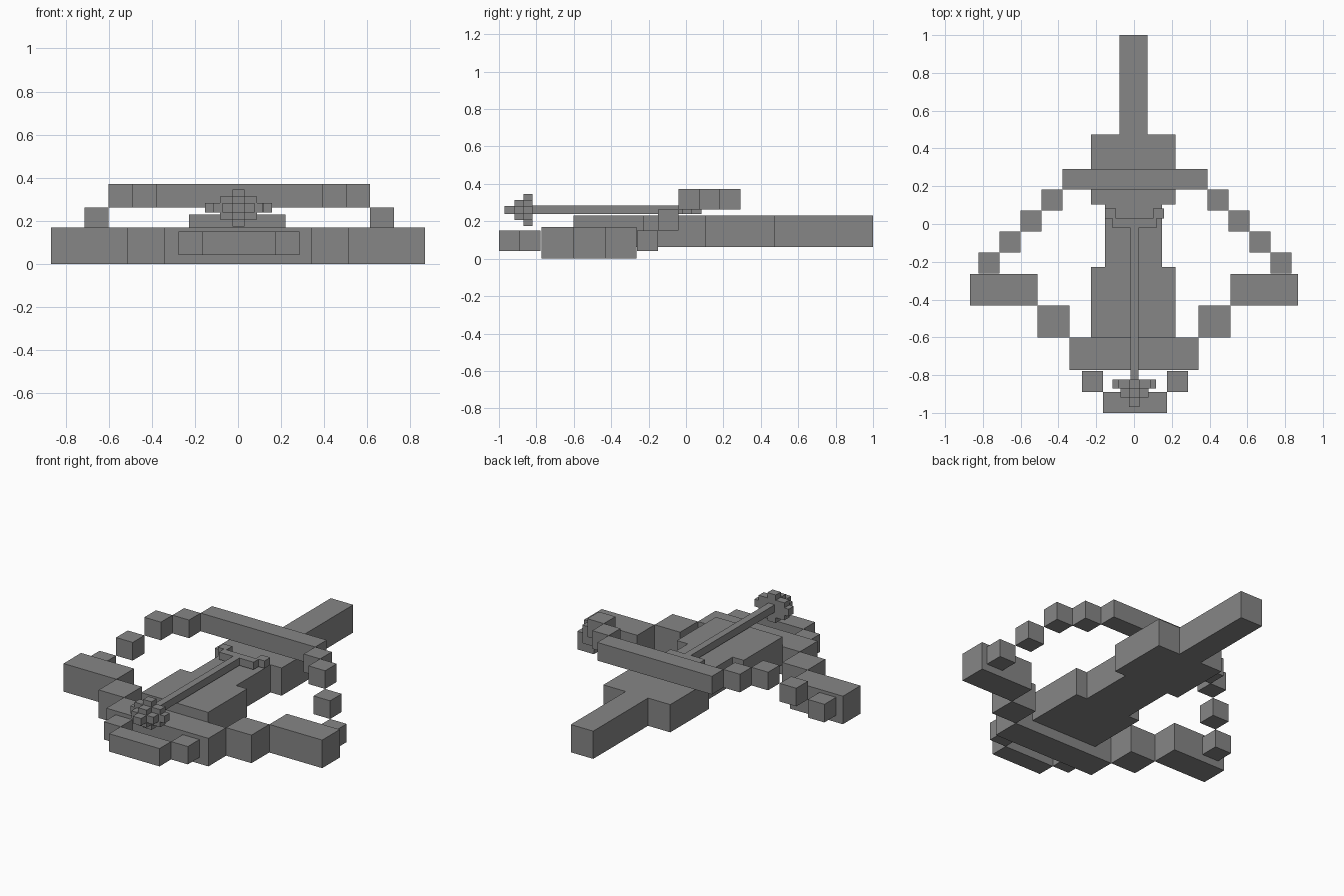
import bpy, bmesh
from mathutils import Matrix, Vector

if "Cube" in bpy.data.objects:
    bpy.data.objects.remove(bpy.data.objects["Cube"])

# Dark grey finish shared by every part
dark = bpy.data.materials.new("dark_grey")
dark.diffuse_color = (0.24, 0.24, 0.24, 1)
dark.use_nodes = True
dark.node_tree.nodes["Principled BSDF"].inputs["Base Color"].default_value = dark.diffuse_color


def blocks(name, boxes):
    """One object from axis-aligned boxes given as (x range, y range, z range)."""
    bm = bmesh.new()
    for rng in boxes:
        lo = Vector([min(r) for r in rng])
        hi = Vector([max(r) for r in rng])
        size = hi - lo
        m = Matrix.Translation((lo + hi) / 2) @ Matrix.Diagonal((*size, 1))
        bmesh.ops.create_cube(bm, size=1, matrix=m)
    me = bpy.data.meshes.new(name)
    bm.to_mesh(me)
    bm.free()
    me.materials.append(dark)
    ob = bpy.data.objects.new(name, me)
    bpy.context.collection.objects.link(ob)
    return ob


def centred(half, y, z, c=0.0):
    return ((c - half, c + half), y, z)


def pair(x0, x1, y, z, c=0.0):
    return [((c + s * x0, c + s * x1), y, z) for s in (-1, 1)]


# Stock: long tiller with wide and narrow sections
Z = (0.062, 0.23)
blocks("stock", [
    centred(0.075, (0.475, 1.0), Z, -0.003),
    centred(0.224, (0.102, 0.475), Z, -0.003),
    centred(0.150, (-0.228, 0.102), Z, -0.003),
    centred(0.224, (-0.602, -0.228), Z, -0.003),
])

# Bow limbs stepping back to the tips
Z = (0.0, 0.17)
blocks("bow_limbs", [centred(0.342, (-0.772, -0.602), Z)]
       + pair(0.342, 0.512, (-0.602, -0.432), Z)
       + pair(0.512, 0.867, (-0.432, -0.264), Z))

# Foot stirrup at the front
Z = (0.042, 0.15)
blocks("stirrup", [centred(0.169, (-1.0, -0.889), Z, 0.005)]
       + pair(0.169, 0.281, (-0.889, -0.778), Z, 0.005))

# Drawn string: stepped cubes rising to a raised middle bar
S = 0.111
string = [centred(0.384, (0.182, 0.292), (0.262, 0.372), 0.006)]
for i, z in enumerate((0.262, 0.262, 0.152, 0.042)):
    x = 0.384 + i * S
    y = 0.182 - i * S
    string += pair(x, x + S, (y - S, y), (z, z + 0.11), 0.006)
blocks("string", string)

# Bolt shaft and forked tail
C = 0.002
Z = (0.239, 0.284)
blocks("bolt_shaft", [centred(0.021, (-0.822, -0.02), Z, C)])
blocks("bolt_tail", [centred(0.116, (-0.02, 0.028), Z, C)]
       + pair(0.098, 0.156, (0.028, 0.083), Z, C))

# Bolt head: stepped diamond layers narrowing to a point
H = 0.26
head = []
for y, steps in (
    ((-0.870, -0.822), ((0.115, 0.022), (0.086, 0.053), (0.028, 0.085))),
    ((-0.918, -0.870), ((0.074, 0.022), (0.028, 0.053))),
    ((-0.97, -0.918), ((0.028, 0.022),)),
):
    head += [centred(hx, y, (H - hz, H + hz), C) for hx, hz in steps]
blocks("bolt_head", head)
